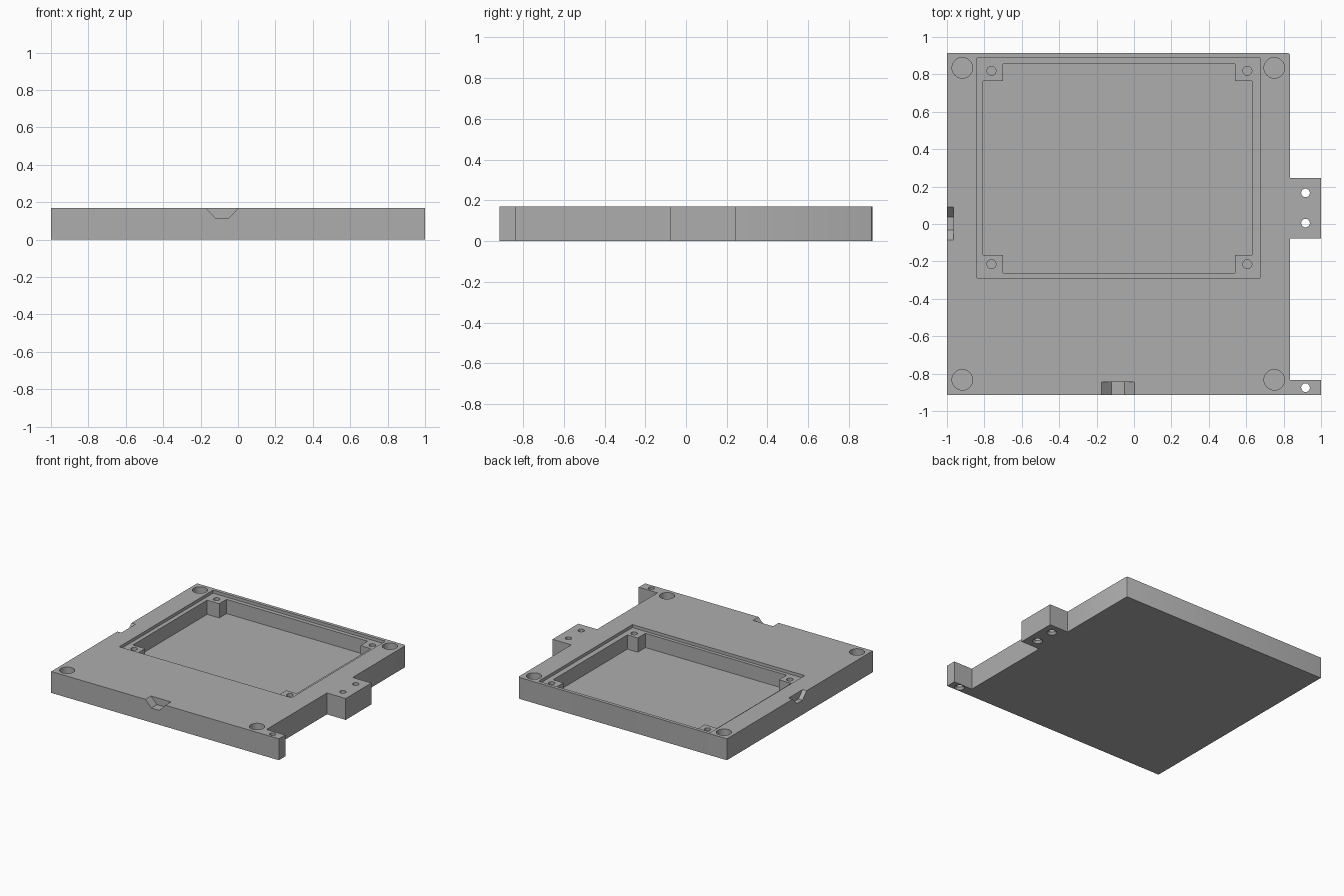
import bpy
import bmesh
from mathutils import Matrix, Vector

cube = bpy.data.objects.get("Cube")
if cube:
    bpy.data.objects.remove(cube, do_unlink=True)

grey = bpy.data.materials.new("plain grey")
grey.use_nodes = True
colour = (0.42, 0.42, 0.42, 1)
grey.diffuse_color = colour
grey.node_tree.nodes["Principled BSDF"].inputs["Base Color"].default_value = colour

TOP = 0.17
OVER = 0.05
HALF = 0.915
EDGE = 0.835


def finish(name, bm):
    bmesh.ops.recalc_face_normals(bm, faces=bm.faces)
    mesh = bpy.data.meshes.new(name)
    bm.to_mesh(mesh)
    bm.free()
    mesh.materials.append(grey)
    obj = bpy.data.objects.new(name, mesh)
    bpy.context.collection.objects.link(obj)
    return obj


def prism(name, outline, direction):
    """Extrude a planar outline of 3D points along a direction."""
    bm = bmesh.new()
    face = bm.faces.new([bm.verts.new(p) for p in outline])
    moved = bmesh.ops.extrude_face_region(bm, geom=[face])["geom"]
    verts = [g for g in moved if isinstance(g, bmesh.types.BMVert)]
    bmesh.ops.translate(bm, verts=verts, vec=Vector(direction))
    return finish(name, bm)


def slab(name, outline, z0, z1):
    return prism(name, [(x, y, z0) for x, y in outline], (0, 0, z1 - z0))


def cone(name, x, y, z0, z1, r0, r1):
    bm = bmesh.new()
    bmesh.ops.create_cone(bm, cap_ends=True, segments=40, radius1=r0, radius2=r1,
                          depth=z1 - z0, matrix=Matrix.Translation((x, y, (z0 + z1) / 2)))
    return finish(name, bm)


def cut(body, cutter):
    mod = body.modifiers.new("cut", 'BOOLEAN')
    mod.operation = 'DIFFERENCE'
    mod.solver = 'EXACT'
    mod.object = cutter
    bpy.context.view_layer.objects.active = body
    bpy.ops.object.modifier_apply(modifier=mod.name)
    bpy.data.objects.remove(cutter, do_unlink=True)


# Base plate with two side tabs and one softened rear corner
base = slab("base_plate", [
    (-1, -HALF), (1, -HALF), (1, -EDGE), (EDGE, -EDGE),
    (EDGE, -0.077), (1, -0.077), (1, 0.246), (EDGE, 0.246),
    (EDGE, HALF - 0.012), (EDGE - 0.004, HALF - 0.004),
    (EDGE - 0.012, HALF), (-1, HALF)], 0, TOP)

# Shallow lid recess
LEDGE = TOP - 0.024
x0, x1, y0, y1 = -0.84, 0.673, -0.289, 0.888
cut(base, slab("recess_cutter", [(x0, y0), (x1, y0), (x1, y1), (x0, y1)], LEDGE, TOP + OVER))

# Deep pocket, leaving a square post in each corner
x0, x1, y0, y1 = -0.807, 0.631, -0.262, 0.856
a0, a1, b0, b1 = -0.70, 0.54, -0.166, 0.765
cut(base, slab("pocket_cutter", [
    (a0, y0), (a1, y0), (a1, b0), (x1, b0), (x1, b1), (a1, b1),
    (a1, y1), (a0, y1), (a0, b1), (x0, b1), (x0, b0), (a0, b0)], 0.033, TOP + OVER))

# Screw holes in the posts
for x in (-0.762, 0.606):
    for y in (-0.215, 0.819):
        cut(base, cone("post_hole_cutter", x, y, 0.05, TOP + OVER, 0.024, 0.024))

# Wide blind holes in the plate corners
for x in (-0.918, 0.75):
    for y in (-0.833, 0.835):
        cut(base, cone("corner_hole_cutter", x, y, 0.06, TOP + OVER, 0.055, 0.055))

# Through holes in the tabs, countersunk underneath
for y in (0.166, 0.005, -0.875):
    cut(base, cone("tab_hole_cutter", 0.917, y, -OVER, TOP + OVER, 0.023, 0.023))
    cut(base, cone("countersink_cutter", 0.917, y, -0.01, 0.02, 0.045, 0.021))

# Tapered pry notches in the front and left-hand edges of the top
notch = [(-0.086 - OVER, TOP + OVER), (-0.035, 0.115), (0.035, 0.115), (0.086 + OVER, TOP + OVER)]
cut(base, prism("front_notch_cutter",
                [(u - 0.085, -HALF - OVER, z) for u, z in notch], (0, 0.07 + OVER, 0)))
cut(base, prism("side_notch_cutter",
                [(-1 - OVER, u + 0.003, z) for u, z in notch], (0.035 + OVER, 0, 0)))

# Smooth hole walls, crisp edges
bpy.ops.object.select_all(action='DESELECT')
base.select_set(True)
bpy.context.view_layer.objects.active = base
bpy.ops.object.shade_smooth_by_angle(angle=0.5)
